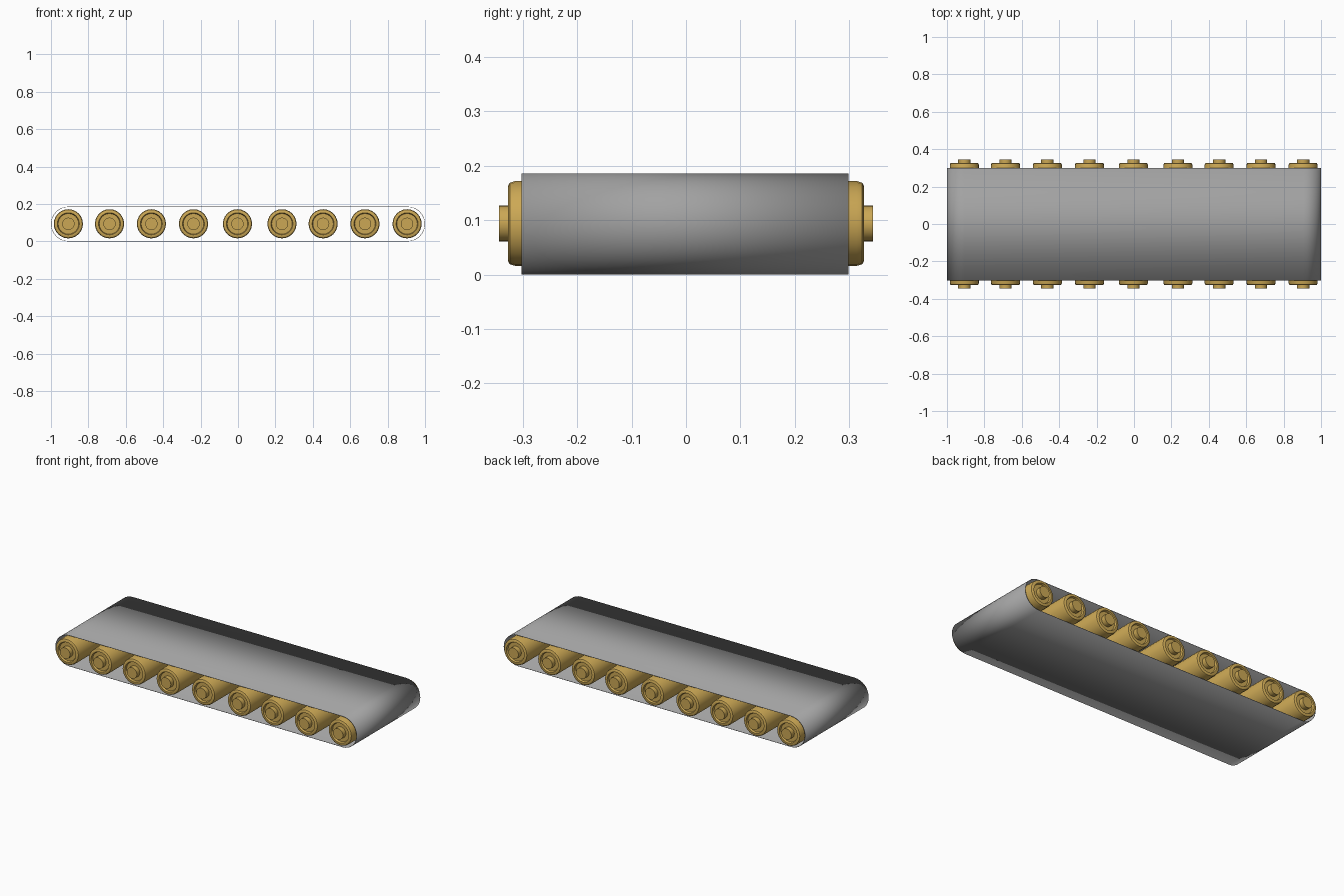
import bpy, bmesh, math

cube = bpy.data.objects.get("Cube")
if cube:
    bpy.data.objects.remove(cube, do_unlink=True)


def material(name, color):
    mat = bpy.data.materials.new(name)
    mat.use_nodes = True
    mat.diffuse_color = (*color, 1)
    mat.node_tree.nodes["Principled BSDF"].inputs["Base Color"].default_value = (*color, 1)
    return mat


def finish(name, bm, mat, angle=35):
    mesh = bpy.data.meshes.new(name)
    bm.to_mesh(mesh)
    bm.free()
    mesh.materials.append(mat)
    ob = bpy.data.objects.new(name, mesh)
    bpy.context.collection.objects.link(ob)
    bpy.ops.object.select_all(action='DESELECT')
    ob.select_set(True)
    bpy.context.view_layer.objects.active = ob
    bpy.ops.object.shade_smooth_by_angle(angle=math.radians(angle))
    return ob


grey = material("belt grey", (0.36, 0.36, 0.36))
gold = material("roller gold", (0.60, 0.39, 0.09))

RADIUS = 0.093
HALF = 1 - RADIUS
AXIS_Z = RADIUS

# Belt: a thin open loop with round ends
bm = bmesh.new()
steps = 16
loop = []
for side in (1, -1):
    for i in range(steps + 1):
        a = side * math.pi / 2 - math.pi * i / steps
        loop.append((side * HALF + RADIUS * math.cos(a), AXIS_Z + RADIUS * math.sin(a)))
rows = [[bm.verts.new((x, y, z)) for x, z in loop] for y in (-0.303, 0.299)]
for i in range(len(loop)):
    j = (i + 1) % len(loop)
    bm.faces.new((rows[0][i], rows[1][i], rows[1][j], rows[0][j]))
bmesh.ops.recalc_face_normals(bm, faces=bm.faces)
belt = finish("belt", bm, grey)
thick = belt.modifiers.new("thickness", 'SOLIDIFY')
thick.thickness = 0.002
thick.offset = -1

# Roller half profile (radius, y): hub, recessed ring, rounded rim, drum
half = [(0, 0.344), (0.033, 0.344), (0.033, 0.316), (0.055, 0.316), (0.059, 0.327),
        (0.070, 0.327), (0.075, 0.324), (0.078, 0.314)]
profile = half + [(r, -y) for r, y in reversed(half)]


def roller(name, x):
    bm = bmesh.new()
    verts = [bm.verts.new((r, y, 0)) for r, y in profile]
    edges = [bm.edges.new(pair) for pair in zip(verts, verts[1:])]
    bmesh.ops.spin(bm, geom=verts + edges, cent=(0, 0, 0), axis=(0, 1, 0),
                   angle=math.tau, steps=24)
    bmesh.ops.remove_doubles(bm, verts=bm.verts, dist=0.0005)
    bmesh.ops.recalc_face_normals(bm, faces=bm.faces)
    ob = finish(name, bm, gold)
    ob.location = (x, 0, AXIS_Z + 0.001)


centres = (-0.907, -0.687, -0.463, -0.238, -0.003, 0.235, 0.455, 0.679, 0.904)
for n, x in enumerate(centres, 1):
    roller(f"roller_{n}", x)
